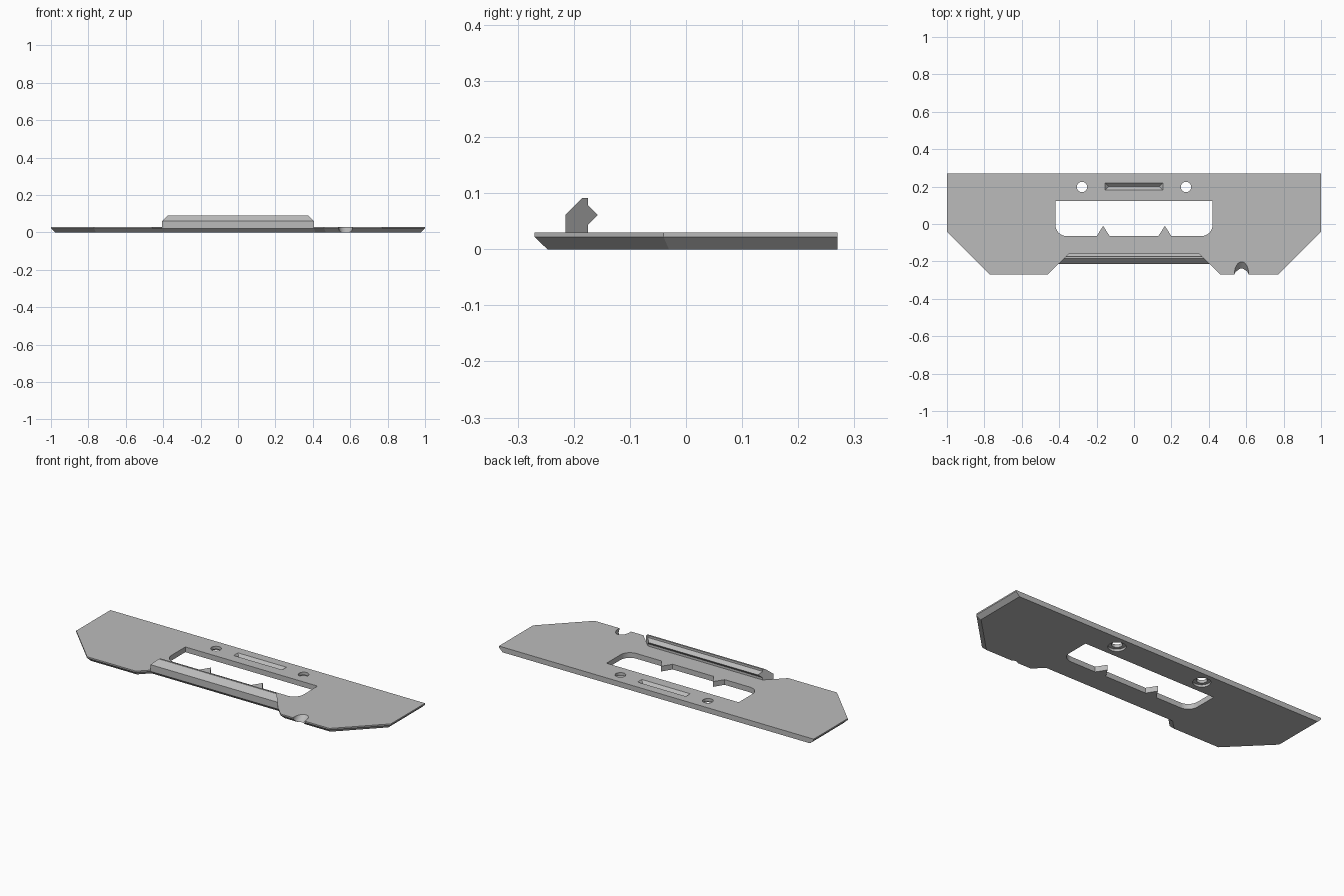
import bpy, bmesh, math
from mathutils import Vector, Matrix

cube = bpy.data.objects.get("Cube")
if cube:
    bpy.data.objects.remove(cube, do_unlink=True)

grey = bpy.data.materials.new("plain grey")
grey.use_nodes = True
grey.diffuse_color = (0.5, 0.5, 0.5, 1)
grey.node_tree.nodes["Principled BSDF"].inputs["Base Color"].default_value = (0.5, 0.5, 0.5, 1)


def loft(name, rings):
    """Closed solid through rings that have equal point counts."""
    bm = bmesh.new()
    loops = [[bm.verts.new(p) for p in ring] for ring in rings]
    n = len(loops[0])
    for a, b in zip(loops, loops[1:]):
        for i in range(n):
            j = (i + 1) % n
            bm.faces.new((a[i], a[j], b[j], b[i]))
    bm.faces.new(loops[0][::-1])
    bm.faces.new(loops[-1])
    bmesh.ops.recalc_face_normals(bm, faces=bm.faces)
    mesh = bpy.data.meshes.new(name)
    bm.to_mesh(mesh)
    bm.free()
    mesh.materials.append(grey)
    obj = bpy.data.objects.new(name, mesh)
    bpy.context.collection.objects.link(obj)
    return obj


def flat(points, z):
    return [(x, y, z) for x, y in points]


def mirrored(points):
    """Complete a half outline that runs down the +x side."""
    return points + [(-x, y) for x, y in reversed(points)]


def inset(points, amount):
    """Mitred inset of a clockwise outline, leaving the rear edge in place."""
    lines = []
    for i, p in enumerate(points):
        a, b = Vector(p), Vector(points[(i + 1) % len(points)])
        d = (b - a).normalized()
        rear = a.y > 0 and b.y > 0
        lines.append((a + Vector((d.y, -d.x)) * (0 if rear else amount), d))
    result = []
    for i, (p, d) in enumerate(lines):
        q, e = lines[i - 1]
        t = (p - q).cross(d) / e.cross(d)
        result.append(tuple(q + e * t))
    return result


def circle(x, y, r, n=32):
    return [(x + r * math.cos(math.tau * i / n), y + r * math.sin(math.tau * i / n))
            for i in range(n)]


def cut(target, cutter):
    mod = target.modifiers.new("cut", "BOOLEAN")
    mod.operation = "DIFFERENCE"
    mod.solver = "EXACT"
    mod.object = cutter
    cutter.hide_render = True
    with bpy.context.temp_override(object=target, active_object=target):
        bpy.ops.object.modifier_apply(modifier=mod.name)
    bpy.data.objects.remove(cutter, do_unlink=True)


# Base plate with a bevelled underside on the front and sides
TOP = 0.03
outline = mirrored([(1, 0.27), (1, -0.04), (0.77, -0.27), (0.46, -0.27), (0.405, -0.215)])
plate = loft("base_plate", [flat(inset(outline, 0.023), 0), flat(outline, 0.022),
                            flat(outline, TOP)])
bpy.context.view_layer.objects.active = plate

# Central window with rounded front corners and two pointed teeth
corner = [(0.36 + 0.06 * math.cos(a), -0.005 - 0.06 * math.sin(a))
          for a in (math.pi / 2 * i / 8 for i in range(9))]
window = mirrored([(0.42, 0.122)] + corner + [(0.2, -0.065), (0.165, -0.01), (0.13, -0.065)])
cut(plate, loft("window_cutter", [flat(window, -0.1), flat(window, 0.1)]))

# Screw holes, counterbored from below
for x in (-0.278, 0.278):
    for r, top in ((0.028, 0.1), (0.046, 0.013)):
        ring = circle(x, 0.198, r)
        cut(plate, loft("hole_cutter", [flat(ring, -0.1), flat(ring, top)]))

# V-shaped groove near the rear edge
def groove_ring(lift):
    hx, hy = 0.135 + lift, 0.0005 + lift
    z = 0.011 + lift
    return [(sx * hx, 0.2 + sy * hy, z) for sx, sy in ((1, 1), (1, -1), (-1, -1), (-1, 1))]

cut(plate, loft("groove_cutter", [groove_ring(0), groove_ring(0.03)]))

# Slanted bore through the front edge
tilt = Matrix.Translation((0.575, -0.26, TOP)) @ Matrix.Rotation(math.radians(-50), 4, "X")
bore = circle(0, 0, 0.037)
cut(plate, loft("bore_cutter", [[tilt @ Vector(p) for p in flat(bore, z)]
                                for z in (-0.2, 0.2)]))

# Front rail with a rear tongue, ends cut along the plate's diagonals
profile = [(-0.215, 0.03), (-0.215, 0.061), (-0.185, 0.091), (-0.175, 0.091),
           (-0.175, 0.079), (-0.157, 0.061), (-0.175, 0.043), (-0.175, 0.03)]
rail = loft("front_rail", [[(side * (0.19 - y), y, z) for y, z in profile]
                           for side in (-1, 1)])

# Smooth the round walls, keep edges crisp
bpy.ops.object.select_all(action="DESELECT")
plate.select_set(True)
bpy.context.view_layer.objects.active = plate
bpy.ops.object.shade_smooth_by_angle(angle=math.radians(25))
